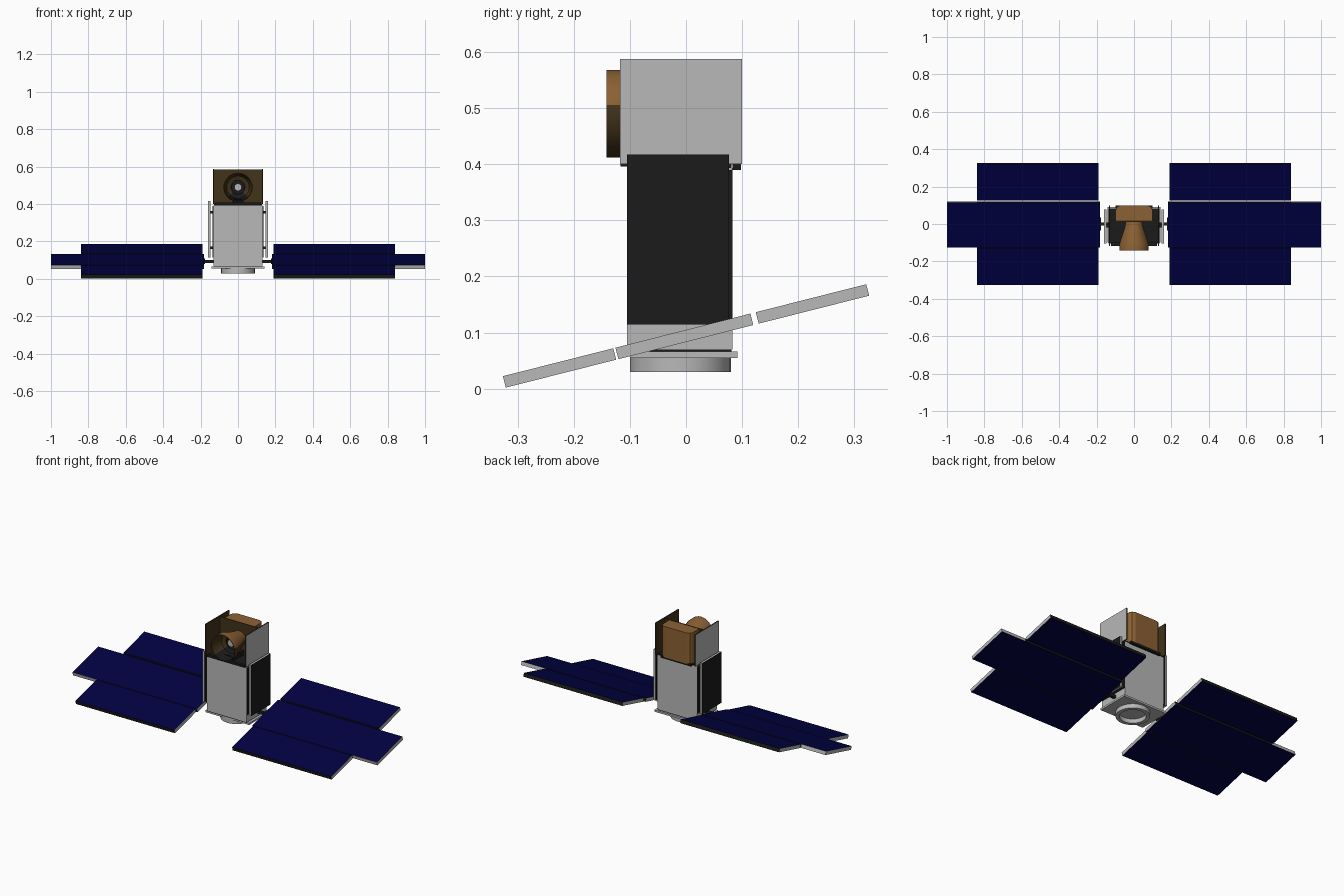
import bpy, bmesh, math
from mathutils import Matrix

if "Cube" in bpy.data.objects:
    bpy.data.objects.remove(bpy.data.objects["Cube"])


def colour(name, r, g, b):
    m = bpy.data.materials.new(name)
    m.diffuse_color = (r, g, b, 1)
    m.use_nodes = True
    m.node_tree.nodes["Principled BSDF"].inputs["Base Color"].default_value = m.diffuse_color
    return m


GREY = colour("light grey", 0.48, 0.48, 0.48)
BLACK = colour("black", 0.011, 0.011, 0.011)
GOLD = colour("gold foil", 0.26, 0.12, 0.034)
BROWN = colour("dark brown", 0.055, 0.032, 0.011)
BLUE = colour("cell blue", 0.0003, 0.0003, 0.056)


def finish(name, bm, mats, rule=None):
    bmesh.ops.recalc_face_normals(bm, faces=bm.faces)
    if rule:
        for f in bm.faces:
            f.material_index = rule(f)
    me = bpy.data.meshes.new(name)
    bm.to_mesh(me)
    bm.free()
    for m in mats:
        me.materials.append(m)
    ob = bpy.data.objects.new(name, me)
    bpy.context.collection.objects.link(ob)
    return ob


def box(name, x, y, z, mats, rule=None, turn=None, cut_x=None):
    bm = bmesh.new()
    bmesh.ops.create_cube(bm, size=1)
    for v in bm.verts:
        v.co = [(a[0] + a[1]) / 2 + c * (a[1] - a[0]) for a, c in zip((x, y, z), v.co)]
    if cut_x is not None:
        bmesh.ops.bisect_plane(bm, geom=bm.verts[:] + bm.edges[:] + bm.faces[:],
                               plane_co=(cut_x, 0, 0), plane_no=(1, 0, 0))
    ob = finish(name, bm, mats, rule)
    if turn:
        ob.matrix_world = turn
    return ob


def lathe(name, profile, mats, place, rule=None, closed=True, n=32):
    # Profile points are (radius, height) around local z
    bm = bmesh.new()
    rings = [[bm.verts.new((r * math.cos(2 * math.pi * i / n),
                            r * math.sin(2 * math.pi * i / n), h)) for i in range(n)]
             for r, h in profile]
    count = len(rings) if closed else len(rings) - 1
    for k in range(count):
        a, b = rings[k], rings[(k + 1) % len(rings)]
        for i in range(n):
            j = (i + 1) % n
            bm.faces.new((a[i], a[j], b[j], b[i]))
    if not closed:
        bm.faces.new(rings[0])
        bm.faces.new(rings[-1])
    ob = finish(name, bm, mats, rule)
    ob.matrix_world = place
    bpy.context.view_layer.objects.active = ob
    ob.select_set(True)
    bpy.ops.object.shade_smooth_by_angle(angle=math.radians(35))
    ob.select_set(False)
    return ob


def span(s, a, b):
    return sorted((s * a, s * b))


# Main body, dark deck, brackets, base plate and launch ring
box("body", (-.13, .13), (-.105, .083), (.07, .393), [GREY])
box("base_gap", (-.128, .128), (-.103, .081), (.065, .071), [BLACK])
box("deck", (-.128, .128), (-.103, .081), (.392, .4), [BLACK])
box("deck_front_bracket", (-.122, .122), (-.117, -.1), (.396, .409), [BLACK])
box("deck_rear_bracket", (-.1, .1), (.083, .098), (.39, .403), [BLACK])
box("base_plate", (-.143, .143), (-.1, .092), (.055, .066), [GREY])
lathe("launch_ring", [(.09, 0), (.09, .026), (.07, .026), (.07, 0)], [GREY],
      Matrix.Translation((0, -.01, .03)))

# Telescope housing: a block with rounded rear corners
bm = bmesh.new()
outline = [(-.098, .015), (.098, .015), (.098, .078), (.09, .092), (.072, .1),
           (-.072, .1), (-.09, .092), (-.098, .078)]
base = bm.faces.new([bm.verts.new((x, y, .4)) for x, y in outline])
up = bmesh.ops.extrude_face_region(bm, geom=[base])["geom"]
bmesh.ops.translate(bm, vec=(0, 0, .183), verts=[v for v in up if isinstance(v, bmesh.types.BMVert)])
finish("telescope_housing", bm, [GOLD, BROWN], lambda f: int(f.normal.y < -.5))
box("bulkhead", (-.128, .128), (.012, .018), (.4, .584), [BROWN])


# Flared barrel facing the front: gold above, brown below and inside, black throat
def lining(f):
    c = f.calc_center_median()
    inside = c.xy.length < .0735 and (f.normal.z > .5 or f.normal.xy.dot(c.xy) < 0)
    if not inside:
        return 0 if c.y > .012 else 1
    return 2 if c.z < .05 or c.y < -abs(c.x) else 1


forward = Matrix.Translation((0, 0, .49)) @ Matrix.Rotation(math.pi / 2, 4, "X")
lathe("barrel", [(.042, -.02), (.05, .02), (.078, .105), (.078, .142),
                 (.075, .142), (.0715, .1), (.06, .068), (.037, .06), (.035, -.02)],
      [GOLD, BROWN, BLACK], forward, lining)
lathe("barrel_back", [(.04, .0), (.04, .012)], [BLACK], forward, closed=False)
lathe("centre_hub", [(.02, .012), (.02, .07)], [GREY, BLACK], forward,
      lambda f: int(abs(f.normal.z) < .5), closed=False, n=16)
box("barrel_support", (-.03, .03), (-.09, .012), (.4, .428), [BLACK])

tilt = Matrix.Translation((0, 0, .094)) @ Matrix.Rotation(math.radians(14.2), 4, "X")
for s, side in ((-1, "left"), (1, "right")):
    # Upright shade beside the telescope, grey only on its outer face
    box(side + "_shade", span(s, .127, .134), (-.118, .1), (.4, .588), [GREY, BROWN],
        lambda f: int(f.normal.x * s < .5))
    # Dark side wall with a radiator standing off it
    box(side + "_wall", span(s, .129, .136), (-.1045, .0825), (.115, .39), [BLACK])
    box(side + "_radiator", span(s, .147, .16), (-.105, .077), (.114, .417), [GREY, BLACK],
        lambda f: int(abs(f.normal.x) > .5))
    for z in (.16, .35):
        box(side + "_standoff", span(s, .135, .149), (-.02, .0), (z, z + .012), [BLACK])
    # Drive shaft and yoke
    box(side + "_shaft", span(s, .128, .185), (-.008, .008), (.086, .102), [BLACK])
    box(side + "_yoke", span(s, .176, .188), (-.035, .035), (-.007, .007), [BLACK], turn=tilt)

    # Solar wing: three strips, blue on both broad faces, long edges black except at the tip
    def paint(f):
        if abs(f.normal.z) > .5:
            return 1
        return 2 if abs(f.normal.y) > .5 and abs(f.calc_center_median().x) < .84 else 0

    for name, y, x1, x2 in (("front", (-.334, -.131), .19, .84),
                            ("middle", (-.127, .121), .182, 1.0),
                            ("rear", (.131, .334), .19, .84)):
        box(side + "_" + name + "_solar_panel", span(s, x1, x2), y, (-.0105, .0105),
            [GREY, BLUE, BLACK], paint, tilt, s * .84 if name == "middle" else None)
